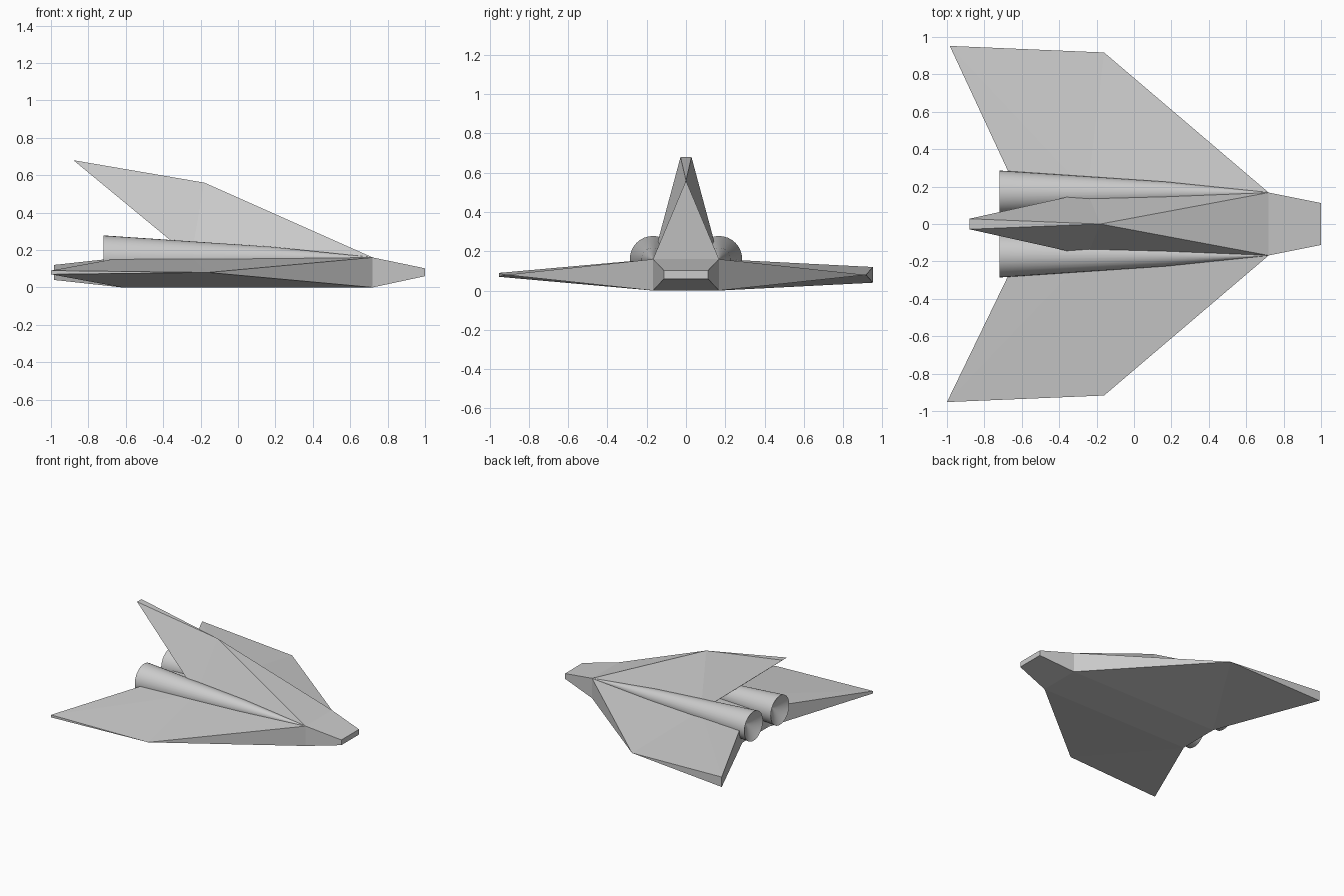
import bpy, bmesh
from math import cos, sin, pi
from mathutils import Vector

if "Cube" in bpy.data.objects:
    bpy.data.objects.remove(bpy.data.objects["Cube"])

W, DECK = 0.168, 0.16            # half width and height of the fuselage
FRONT, REAR, FIN_REAR = 0.72, -0.62, -0.25


def part(name, verts, faces):
    """Mesh object whose faces all point away from the middle of the part."""
    bm = bmesh.new()
    vs = [bm.verts.new(v) for v in verts]
    mid = sum((v.co for v in vs), Vector()) / len(vs)
    for f in faces:
        face = bm.faces.new([vs[i] for i in f])
        face.normal_update()
        if face.normal.dot(face.calc_center_median() - mid) < 0:
            face.normal_flip()
    me = bpy.data.meshes.new(name)
    bm.to_mesh(me)
    bm.free()
    ob = bpy.data.objects.new(name, me)
    bpy.context.collection.objects.link(ob)
    return ob


def rect(x, w, z0, z1):
    return [(x, -w, z0), (x, w, z0), (x, w, z1), (x, -w, z1)]


# tapered nose with blunt front
part("nose", rect(FRONT, W, 0, DECK) + rect(1.0, 0.112, 0.06, 0.102),
     [(i, (i + 1) % 4, (i + 1) % 4 + 4, i + 4) for i in range(4)] + [(4, 5, 6, 7)])

# fuselage belly, rear wall and deck (wings and fin close the rest)
part("fuselage", rect(REAR, W, 0, DECK) + [(FRONT, -W, 0), (FRONT, W, 0),
                                           (FIN_REAR, -W, DECK), (FIN_REAR, W, DECK)],
     [(0, 1, 5, 4), (0, 1, 2, 3), (3, 2, 7, 6)])

# swept wings, the tips differ slightly from side to side
for name, s, tip_x, half in (("left_wing", 1, -0.985, 0.04), ("right_wing", -1, -1.0, 0.01)):
    part(name, [(FRONT, s * W, 0), (FRONT, s * W, DECK), (FIN_REAR, s * W, DECK),
                (REAR, s * W, DECK), (REAR, s * W, 0), (-0.16, s * 0.917, 0.08),
                (tip_x, s * 0.952, 0.08 + half), (tip_x, s * 0.952, 0.08 - half)],
         [(0, 1, 5), (1, 2, 5), (2, 6, 5), (2, 3, 6), (3, 4, 7, 6),
          (0, 5, 4), (4, 5, 7), (5, 6, 7)])

# swept tail fin
part("tail_fin", [(FRONT, -W, DECK), (FRONT, W, DECK), (FIN_REAR, W, DECK),
                  (FIN_REAR, -W, DECK), (-0.18, 0, 0.56),
                  (-0.88, 0.028, 0.68), (-0.88, -0.028, 0.68)],
     [(0, 1, 4), (1, 2, 4), (2, 5, 4), (0, 3, 4), (3, 6, 4), (2, 3, 6, 5), (4, 5, 6)])

# engine pods: long cones with a dished exhaust
SEG = 32
PROFILE = [(FRONT, 0.001), (0.17, 0.058), (-0.72, 0.118), (-0.65, 0.001)]
for name, s in (("left_engine", 1), ("right_engine", -1)):
    bm = bmesh.new()
    rings = [[bm.verts.new((x, s * W + r * cos(2 * pi * k / SEG), DECK + r * sin(2 * pi * k / SEG)))
              for k in range(SEG)] for x, r in PROFILE]
    for a, b in zip(rings, rings[1:]):
        for k in range(SEG):
            n = (k + 1) % SEG
            bm.faces.new((a[k], a[n], b[n], b[k]))
    bm.faces.new(rings[0])
    bm.faces.new(rings[-1])
    bmesh.ops.recalc_face_normals(bm, faces=bm.faces)
    me = bpy.data.meshes.new(name)
    bm.to_mesh(me)
    bm.free()
    ob = bpy.data.objects.new(name, me)
    bpy.context.collection.objects.link(ob)
    bpy.ops.object.select_all(action='DESELECT')
    ob.select_set(True)
    bpy.context.view_layer.objects.active = ob
    bpy.ops.object.shade_smooth_by_angle(angle=0.6)
